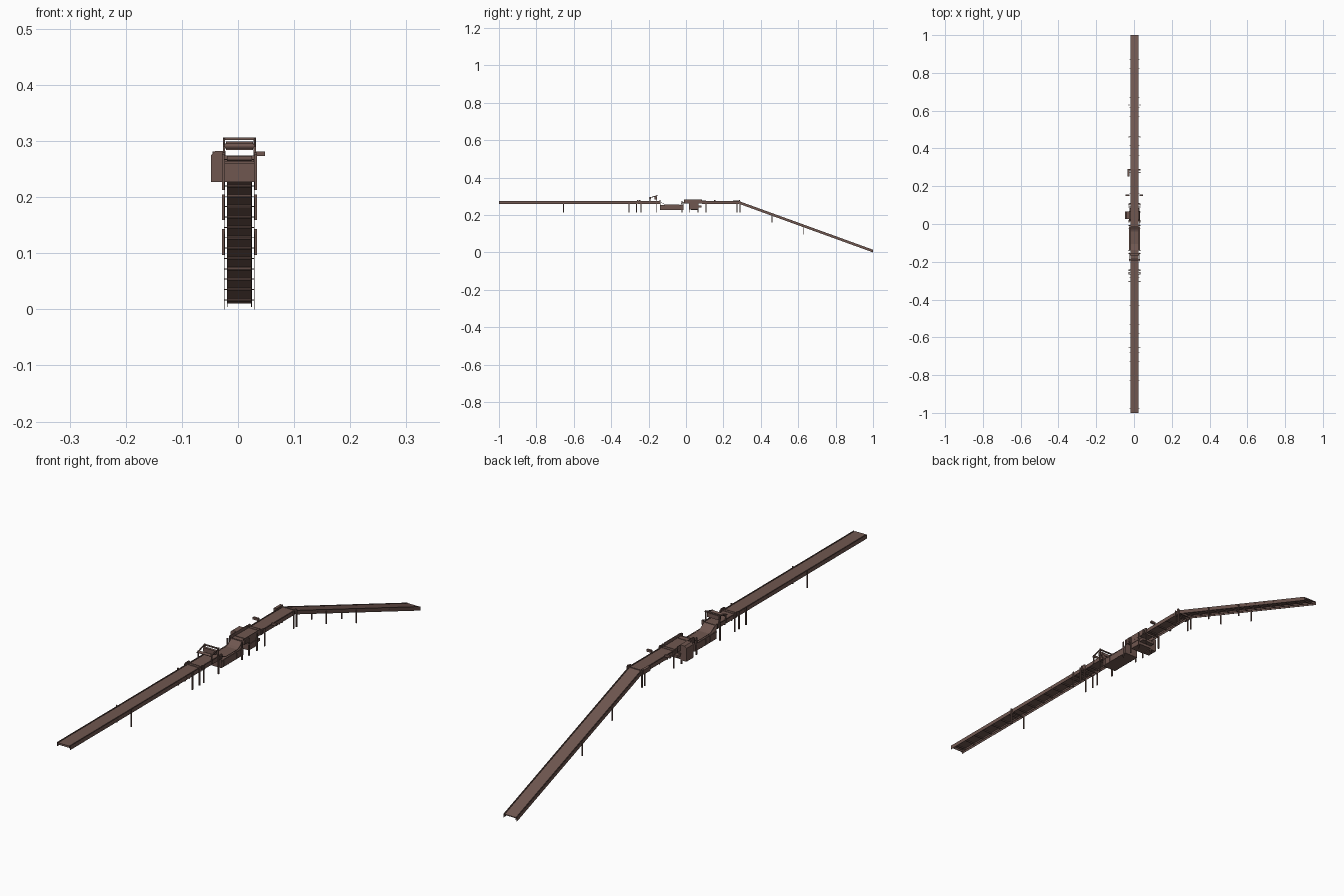
import bpy, bmesh, math
from mathutils import Vector

if "Cube" in bpy.data.objects:
    bpy.data.objects.remove(bpy.data.objects["Cube"])

CX = 0.0025          # conveyor centre line
BELT, RAIL = 0.0223, 0.0262   # half widths

mat = bpy.data.materials.new("brown_steel")
mat.diffuse_color = (0.16, 0.095, 0.08, 1)
mat.use_nodes = True
mat.node_tree.nodes["Principled BSDF"].inputs["Base Color"].default_value = mat.diffuse_color


def finish(name, bm):
    bmesh.ops.recalc_face_normals(bm, faces=bm.faces)
    me = bpy.data.meshes.new(name)
    bm.to_mesh(me)
    bm.free()
    me.materials.append(mat)
    ob = bpy.data.objects.new(name, me)
    bpy.context.collection.objects.link(ob)
    return ob


def add_box(bm, x0, x1, y0, y1, z0, z1):
    vs = bmesh.ops.create_cube(bm, size=1)["verts"]
    for v in vs:
        v.co = Vector(((x0 + x1) / 2 + v.co.x * (x1 - x0),
                       (y0 + y1) / 2 + v.co.y * (y1 - y0),
                       (z0 + z1) / 2 + v.co.z * (z1 - z0)))


def box(name, *b):
    bm = bmesh.new()
    add_box(bm, *b)
    return finish(name, bm)


def add_strip(bm, x0, x1, path, t):
    # plate following a (y, top z) path, thickness t downwards
    outline = list(path) + [(y, z - t) for y, z in reversed(path)]
    n = len(path)
    a = [bm.verts.new((x0, y, z)) for y, z in outline]
    b = [bm.verts.new((x1, y, z)) for y, z in outline]
    m = 2 * n
    for i in range(m):
        bm.faces.new((a[i], a[(i + 1) % m], b[(i + 1) % m], b[i]))
    for s in (a, b):
        for i in range(n - 1):
            bm.faces.new((s[i], s[i + 1], s[m - 2 - i], s[m - 1 - i]))


def strip(name, x0, x1, path, t):
    bm = bmesh.new()
    add_strip(bm, x0, x1, path, t)
    return finish(name, bm)


def add_rod(bm, x0, x1, y, z, r, seg=10):
    vs = bmesh.ops.create_cone(bm, cap_ends=True, segments=seg, radius1=r,
                               radius2=r, depth=x1 - x0)["verts"]
    for v in vs:
        c = v.co.copy()
        v.co = Vector(((x0 + x1) / 2 + c.z, y + c.x, z + c.y))


def rod(name, *a):
    bm = bmesh.new()
    add_rod(bm, *a)
    return finish(name, bm)


def conveyor(name, path):
    # belt, two thin side rails, and rollers on axles beneath
    strip(name + "_belt", CX - BELT, CX + BELT, path, 0.003)
    bm = bmesh.new()
    for s in (-1, 1):
        x = CX + s * RAIL
        add_strip(bm, x - 0.0006, x + 0.0006, [(y, z + 0.001) for y, z in path], 0.0145)
        x = CX + s * (BELT - 0.0006)
        add_strip(bm, x - 0.0006, x + 0.0006, [(y, z - 0.002) for y, z in path], 0.007)
    finish(name + "_rails", bm)
    bm = bmesh.new()
    (y0, z0), (y1, z1) = path[0], path[-1]
    n = max(2, round((y1 - y0) / 0.05))
    for i in range(n):
        f = (i + 0.5) / n
        y, z = y0 + f * (y1 - y0), z0 + f * (z1 - z0) - 0.006
        add_rod(bm, CX - BELT + 0.001, CX + BELT - 0.001, y, z, 0.0028, 8)
        add_rod(bm, CX - RAIL - 0.001, CX + RAIL + 0.001, y, z, 0.0008, 6)
    finish(name + "_rollers", bm)


def legs(name, y, top, bottom, cross=True):
    # pair of posts with a cross bar and bolt plates
    bm = bmesh.new()
    for s in (-1, 1):
        x = CX + s * 0.0290
        add_box(bm, x - 0.002, x + 0.002, y - 0.002, y + 0.002, bottom, top)
    if cross:
        add_box(bm, CX - 0.029, CX + 0.029, y - 0.0015, y + 0.0015, top - 0.016, top - 0.0125)
    finish(name, bm)


TOP = 0.273
# conveyor runs
conveyor("infeed", [(-1, TOP), (-0.26, TOP)])
conveyor("transfer", [(-0.257, TOP), (-0.14, TOP)])
conveyor("outfeed", [(0.085, TOP), (0.284, TOP)])
conveyor("ramp", [(0.287, TOP - 0.001), (1, 0.0135)])
for y in (-1, -0.26, -0.14, 0.085, 0.284):
    d = 0.004 if y in (-1, 0.085) else -0.004
    rod("end_roller", CX - BELT, CX + BELT, y + d, TOP - 0.0045, 0.0038, 12)

# support legs
for i, y in enumerate((-0.655, -0.305, -0.265, -0.24, -0.156, -0.022, 0.018,
                       0.064, 0.107, 0.273, 0.289)):
    legs("leg_pair_%d" % i, y, 0.276, 0.213, y not in (-0.022, 0.064))
for i, (y, t) in enumerate(((0.46, 0.205), (0.63, 0.143))):
    legs("ramp_leg_pair_%d" % i, y, t, t - 0.046, False)

# joint bars across the line
bm = bmesh.new()
for y in (-0.258, -0.247, -0.14, -0.008, 0.012, 0.09, 0.102, 0.286):
    for s in (-1, 1):
        x = CX + s * 0.0285
        add_box(bm, x - 0.0025, x + 0.0025, y - 0.003, y + 0.003, 0.262, 0.279)
    add_box(bm, CX - 0.03, CX + 0.03, y - 0.0015, y + 0.0015, 0.266, 0.2745)
finish("joint_bars", bm)

# sagging belt above the tank
sag = [(-0.138 + 0.13 * i / 12,
        TOP - 0.018 * min(1, 1.6 * math.sin(math.pi * i / 12))) for i in range(13)]
strip("tank_belt", CX - BELT, CX + BELT, sag, 0.002)

# open tank with rim and end walls
bm = bmesh.new()
Y0, Y1, W = -0.138, -0.014, 0.0275
add_box(bm, CX - W, CX + W, Y0, Y1, 0.227, 0.229)
for s in (-1, 1):
    add_box(bm, CX + s * W - 0.001, CX + s * W + 0.001, Y0, Y1, 0.227, 0.252)
    add_box(bm, CX + s * W - 0.002, CX + s * W + 0.002, Y0, Y1, 0.25, 0.253)
for y in (Y0, Y1):
    add_box(bm, CX - W, CX + W, y - 0.001, y + 0.001, 0.227, 0.268)
finish("tank", bm)
bm = bmesh.new()
for i in range(5):
    y = Y0 + 0.012 + i * 0.025
    for s in (-1, 1):
        x = CX + s * (W + 0.001)
        add_box(bm, x - 0.001, x + 0.001, y - 0.001, y + 0.001, 0.227, 0.25)
finish("tank_ribs", bm)

# link belt between tank and drive unit
strip("link_belt", CX - BELT, CX + BELT, [(-0.01, TOP), (0.085, TOP)], 0.003)
for s in (-1, 1):
    x = CX + s * RAIL
    box("link_rail", x - 0.001, x + 0.001, -0.01, 0.085, 0.261, 0.282)

# drive unit under the belt
bm = bmesh.new()
add_box(bm, CX - 0.027, CX + 0.027, 0.02, 0.066, 0.23, 0.262)
add_box(bm, CX - 0.029, CX + 0.029, 0.018, 0.068, 0.249, 0.253)
add_box(bm, CX - 0.026, CX + 0.026, 0.066, 0.084, 0.24, 0.25)
finish("drive_housing", bm)

# side cabinet with chamfered outer top edge
cab = box("side_cabinet", -0.048, CX - 0.026, 0.026, 0.066, 0.227, 0.282)
bm = bmesh.new()
bm.from_mesh(cab.data)
e = [e for e in bm.edges if all(v.co.x < -0.045 and v.co.z > 0.28 for v in e.verts)]
bmesh.ops.bevel(bm, geom=e, offset=0.007, segments=1, affect='EDGES')
bm.to_mesh(cab.data)
bm.free()

# gantry: posts, top bar, roller hood and sloping arms
bm = bmesh.new()
for s in (-1, 1):
    x = CX + s * 0.0275
    add_box(bm, x - 0.002, x + 0.002, -0.158, -0.154, 0.262, 0.306)
    add_box(bm, x - 0.002, x + 0.002, -0.194, -0.19, 0.262, 0.296)
    add_strip(bm, x - 0.0015, x + 0.0015, [(-0.198, 0.293), (-0.152, 0.3065)], 0.004)
add_box(bm, CX - 0.0295, CX + 0.0295, -0.158, -0.154, 0.302, 0.3065)
finish("gantry_frame", bm)
box("gantry_hood", CX - 0.024, CX + 0.024, -0.168, -0.158, 0.284, 0.299)
rod("gantry_roller", CX - 0.026, CX + 0.026, -0.19, 0.291, 0.0045, 12)

# sensor arms on both sides of the outfeed
for s in (-1, 1):
    xs = sorted((CX + s * 0.027, s * 0.0455 + CX * (s > 0)))
    box("sensor_arm", xs[0], xs[1], 0.149, 0.157, 0.273, 0.281)

# ramp drive motor on the left
box("ramp_motor", CX - 0.036, CX - RAIL, 0.252, 0.29, 0.262, 0.278)
